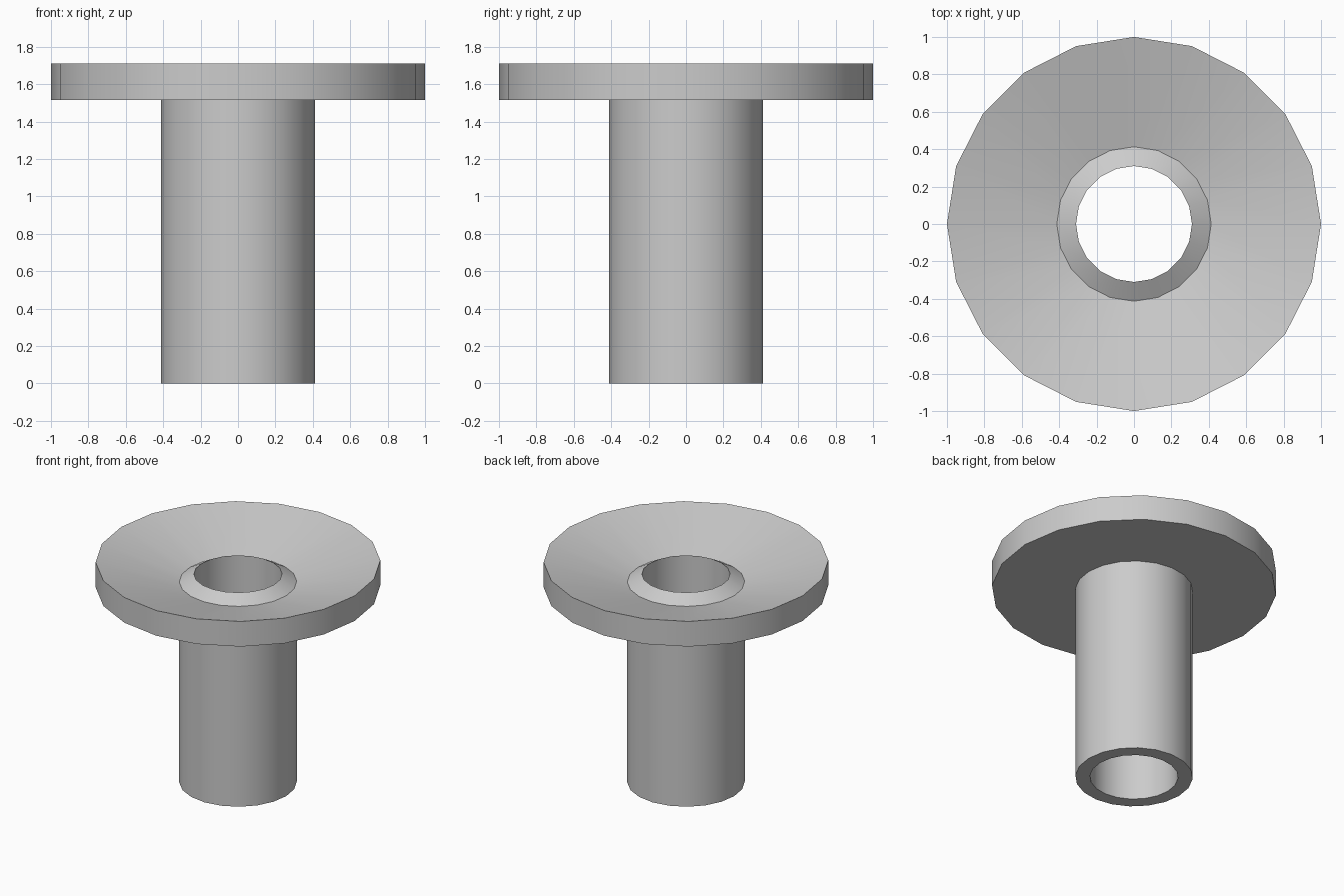
import bpy, bmesh
from math import cos, sin, pi, radians

if "Cube" in bpy.data.objects:
    bpy.data.objects.remove(bpy.data.objects["Cube"])

SIDES = 20


def lathe(name, profile):
    """Revolve a closed (radius, z) profile around the z axis."""
    bm = bmesh.new()
    rings = [[bm.verts.new((r * cos(2 * pi * i / SIDES), r * sin(2 * pi * i / SIDES), z))
              for r, z in profile] for i in range(SIDES)]
    n = len(profile)
    for i in range(SIDES):
        a, b = rings[i], rings[(i + 1) % SIDES]
        for j in range(n):
            k = (j + 1) % n
            bm.faces.new((a[j], b[j], b[k], a[k]))
    bmesh.ops.recalc_face_normals(bm, faces=bm.faces)
    mesh = bpy.data.meshes.new(name)
    bm.to_mesh(mesh)
    bm.free()
    obj = bpy.data.objects.new(name, mesh)
    bpy.context.collection.objects.link(obj)
    bpy.ops.object.select_all(action='DESELECT')
    obj.select_set(True)
    bpy.context.view_layer.objects.active = obj
    bpy.ops.object.shade_smooth_by_angle(angle=radians(25))
    return obj


# Hollow tube with a dished flange and a raised, bevelled lip around the bore
lathe("flanged_tube", [
    (0.31, 0.0), (0.413, 0.0),      # tube bottom
    (0.413, 1.515), (1.0, 1.515),   # flange underside
    (1.0, 1.71),                    # flange rim
    (0.413, 1.553),                 # bottom of the dish
    (0.31, 1.612),                  # lip of the bore
])
